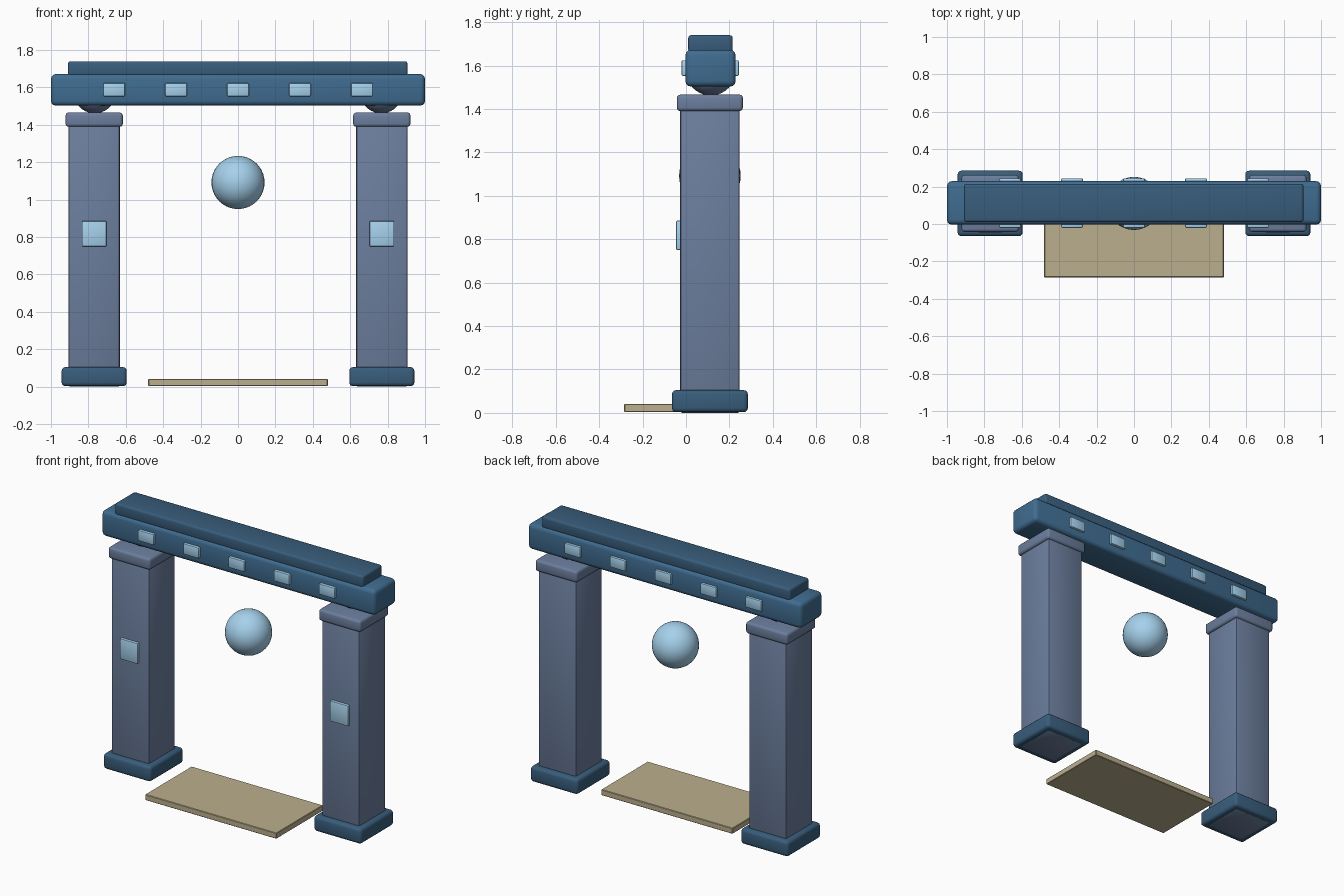
import bpy, bmesh, math

if "Cube" in bpy.data.objects:
    bpy.data.objects.remove(bpy.data.objects["Cube"])

CY = 0.11  # the gate sits slightly behind the centre, the step in front


def material(name, rgb):
    m = bpy.data.materials.new(name)
    m.diffuse_color = (*rgb, 1)
    m.use_nodes = True
    m.node_tree.nodes["Principled BSDF"].inputs["Base Color"].default_value = m.diffuse_color
    return m


STONE = material("stone", (0.15, 0.21, 0.34))
BEAM = material("beam_blue", (0.05, 0.15, 0.28))
DARK = material("dark_blue", (0.04, 0.11, 0.20))
GLOW = material("pale_glow", (0.38, 0.64, 0.84))
SAND = material("sand", (0.50, 0.43, 0.27))


def finish(name, bm, mat, angle=35):
    me = bpy.data.meshes.new(name)
    bm.to_mesh(me)
    bm.free()
    me.materials.append(mat)
    for p in me.polygons:
        p.use_smooth = True
    me.set_sharp_from_angle(angle=math.radians(angle))
    ob = bpy.data.objects.new(name, me)
    bpy.context.collection.objects.link(ob)
    return ob


def box(name, x, y, z, mat, bevel=0.01, seg=2):
    """Rounded box from (min, max) pairs."""
    bm = bmesh.new()
    bmesh.ops.create_cube(bm, size=1)
    for v in bm.verts:
        for i, (lo, hi) in enumerate((x, y, z)):
            v.co[i] = lo if v.co[i] < 0 else hi
    if bevel:
        bmesh.ops.bevel(bm, geom=bm.edges[:], offset=bevel, segments=seg,
                        profile=0.5, affect='EDGES', clamp_overlap=True)
    return finish(name, bm, mat)


def ball(name, x, y, z, r, mat):
    bm = bmesh.new()
    bmesh.ops.create_uvsphere(bm, u_segments=32, v_segments=20, radius=r)
    bmesh.ops.translate(bm, verts=bm.verts, vec=(x, y, z))
    return finish(name, bm, mat)


def around(c, half):
    return (c - half, c + half)


# Pillars with base, capital, joint ball and front panel
for side, s in (("left", -1), ("right", 1)):
    cx = 0.769 * s
    box(side + "_base", around(cx, 0.174), around(CY, 0.175), (0.003, 0.105), DARK, 0.02, 3)
    box(side + "_pillar", around(cx, 0.137), around(CY, 0.137), (0, 1.43), STONE, 0.01)
    box(side + "_capital", around(cx, 0.153), around(CY, 0.152), (1.39, 1.466), STONE, 0.016, 3)
    ball(side + "_joint", 0.766 * s, CY + 0.004, 1.577, 0.115, STONE)
    box(side + "_panel", around(cx, 0.066), (-0.045, 0.0), around(0.818, 0.068), GLOW, 0.005)

# Lintel and its top slab
box("lintel", (-1, 1), (-0.003, 0.229), (1.503, 1.672), BEAM, 0.026, 3)
box("top_slab", (-0.909, 0.906), (0.01, 0.215), (1.66, 1.74), DARK, 0.014, 3)

# Inlays on both faces of the lintel
for i in range(5):
    x = (i - 2) * 0.331
    box(f"front_inlay_{i}", around(x, 0.058), (-0.021, 0.02), around(1.588, 0.036), GLOW, 0.007)
    box(f"back_inlay_{i}", around(x, 0.058), (0.206, 0.244), around(1.588, 0.036), GLOW, 0.007)

# Floating orb and threshold step
ball("floating_orb", 0, CY, 1.092, 0.142, GLOW)
box("threshold_step", (-0.48, 0.48), (-0.285, 0.20), (0.004, 0.042), SAND, 0.003, 1)
